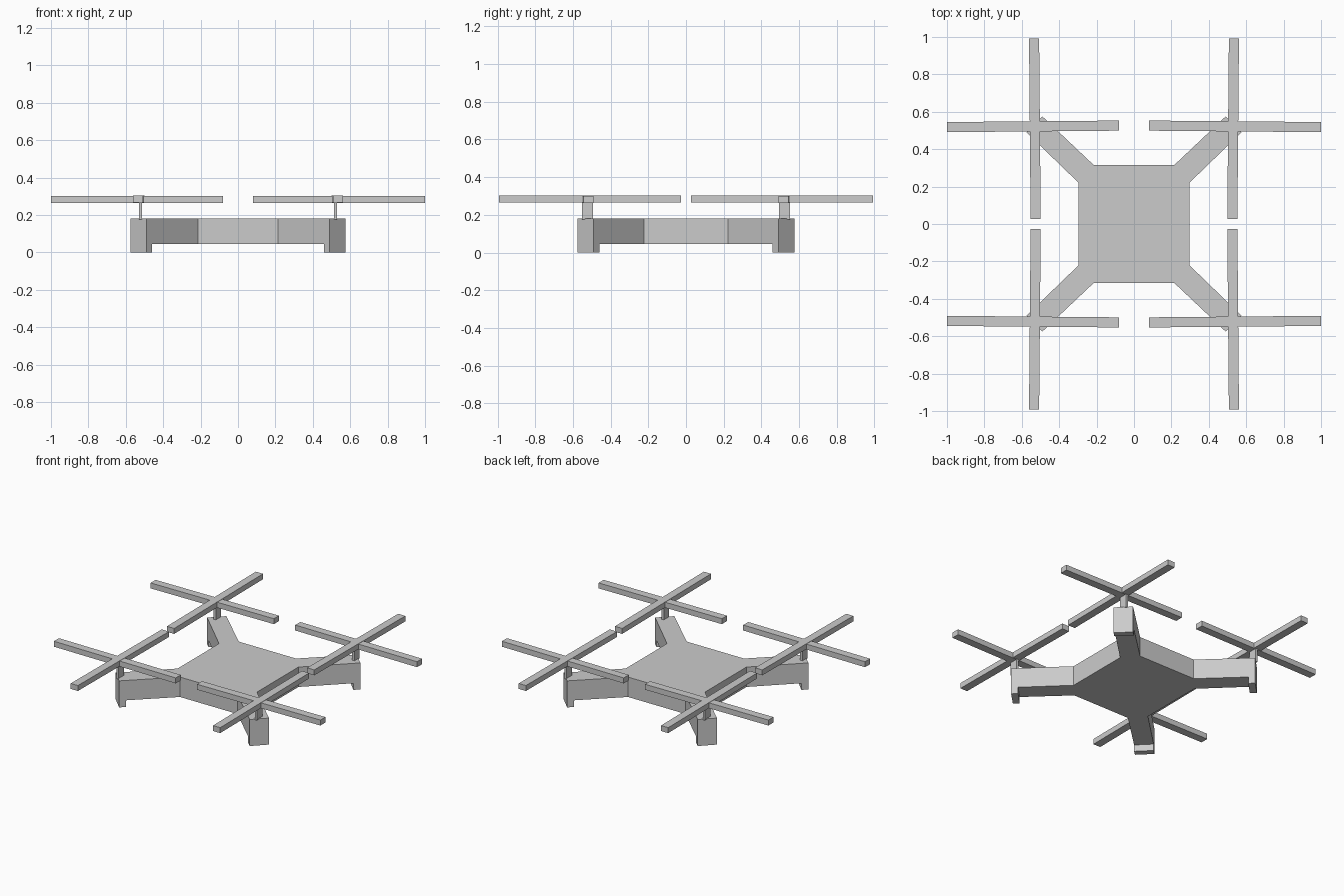
import bpy, bmesh, math

if "Cube" in bpy.data.objects:
    bpy.data.objects.remove(bpy.data.objects["Cube"])

QUADRANTS = {"back_right": (1, 1), "back_left": (-1, 1),
             "front_left": (-1, -1), "front_right": (1, -1)}


def prism(name, outline, z0, z1):
    """Extrude a flat outline from z0 to z1."""
    bm = bmesh.new()
    face = bm.faces.new([bm.verts.new((x, y, z0)) for x, y in outline])
    new = bmesh.ops.extrude_face_region(bm, geom=[face])["geom"]
    verts = [v for v in new if isinstance(v, bmesh.types.BMVert)]
    bmesh.ops.translate(bm, verts=verts, vec=(0, 0, z1 - z0))
    bmesh.ops.recalc_face_normals(bm, faces=bm.faces)
    mesh = bpy.data.meshes.new(name)
    bm.to_mesh(mesh)
    bm.free()
    obj = bpy.data.objects.new(name, mesh)
    bpy.context.collection.objects.link(obj)
    return obj


def bar(name, cx, cy, sx, sy, z0, z1, yaw=0.0):
    """Box centred at (cx, cy), turned slightly about z."""
    x, y = sx / 2, sy / 2
    obj = prism(name, [(-x, -y), (x, -y), (x, y), (-x, y)], z0, z1)
    obj.location = (cx, cy, 0)
    obj.rotation_euler.z = yaw
    return obj


# Body with four tapering diagonal arms, one continuous outline
arm = [(0.298, 0.222), (0.575, 0.49), (0.49, 0.575), (0.215, 0.315)]
outline = []
for sx, sy in QUADRANTS.values():
    pts = arm if sx * sy > 0 else arm[::-1]
    outline += [(sx * x, sy * y) for x, y in pts]
prism("body_and_arms", outline, 0.045, 0.18)

foot = [(0.575, 0.49), (0.49, 0.575), (0.459, 0.546), (0.544, 0.46)]
for corner, (sx, sy) in QUADRANTS.items():
    # Foot under the arm tip
    prism(corner + "_foot", [(sx * x, sy * y) for x, y in foot], 0, 0.045)
    # Flat rotor post
    bar(corner + "_post", sx * 0.52, sy * 0.522, 0.016, 0.058, 0.175, 0.28)
    # Crossed rotor blades, turned by a hair
    yaw = -0.0088 * sx * sy
    bar(corner + "_blade_across", sx * 0.54, sy * 0.522, 0.92, 0.054, 0.264, 0.301, yaw)
    bar(corner + "_blade_along", sx * 0.53, sy * 0.51, 0.054, 0.965, 0.266, 0.303, yaw)
